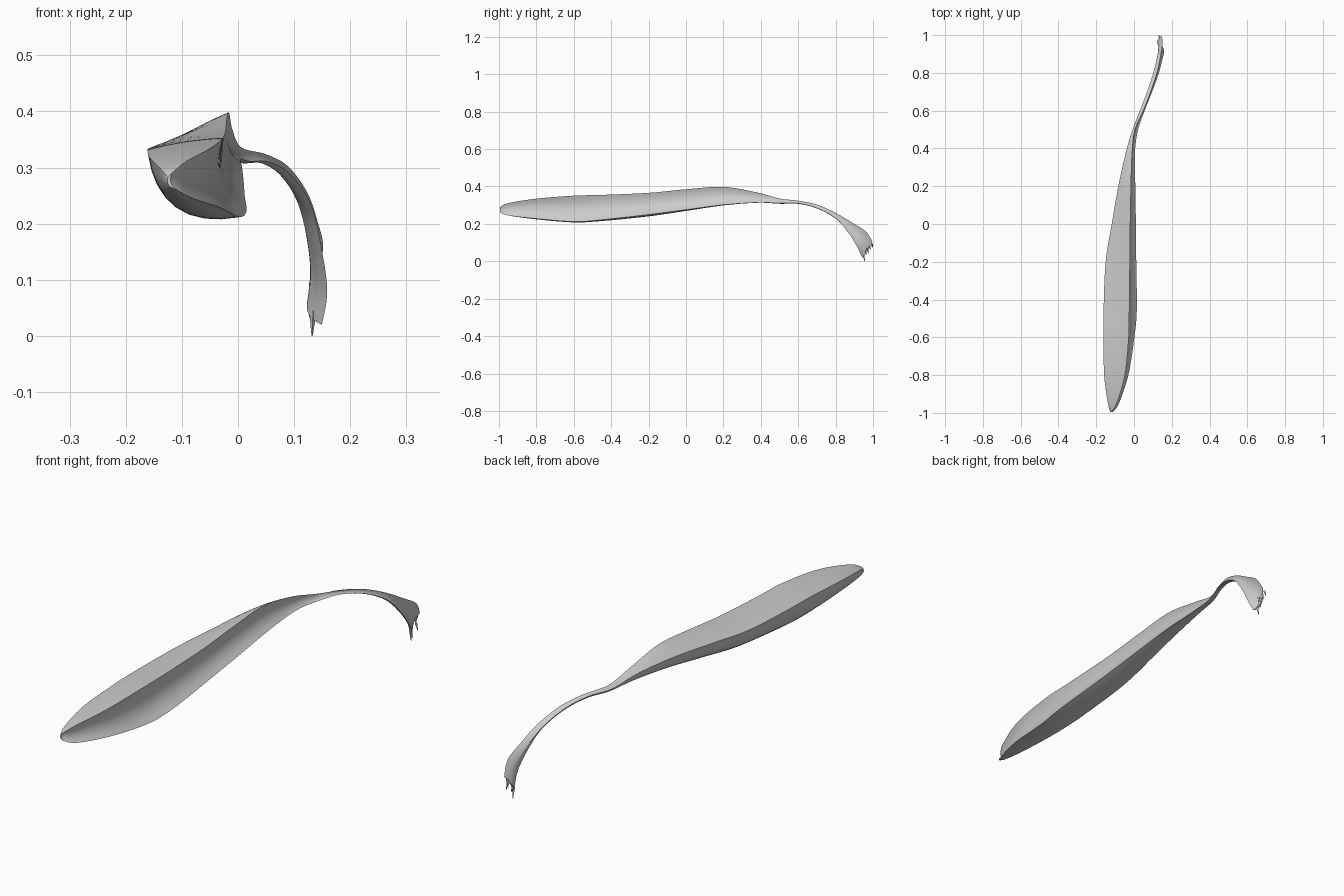
import bpy, bmesh, random
from mathutils import Vector

if "Cube" in bpy.data.objects:
    bpy.data.objects.remove(bpy.data.objects["Cube"])

random.seed(4)

# stations along the leaf: y, left edge (x,z), top edge (x,z), lower right edge (x,z)
BLADE = [
    (-.995, -.125, .283, -.118, .290, -.112, .262),
    (-.95, -.138, .298, -.092, .311, -.080, .245),
    (-.80, -.158, .318, -.048, .335, -.030, .228),
    (-.60, -.161, .330, -.028, .351, .002, .212),
    (-.45, -.161, .333, -.025, .355, .015, .222),
    (-.20, -.150, .338, -.022, .366, .012, .250),
    (.00, -.118, .350, -.020, .385, .010, .276),
    (.20, -.083, .360, -.016, .398, .007, .302),
    (.38, -.043, .350, -.010, .368, .005, .314),
    (.50, -.008, .322, .006, .336, .022, .311),
]
# stem stations: y, centre x, centre z, half width in x, half height in z, forward lean
STEM = [
    (.60, .045, .317, .014, .007, 0),
    (.70, .084, .294, .015, .009, 0),
    (.80, .118, .245, .016, .012, .3),
    (.88, .137, .180, .015, .025, .5),
    (.94, .147, .120, .015, .040, .6),
    (.972, .140, .062, .012, .042, .65),
]
SIDE, STEPS = 8, 7


def spline(p, t):
    i = min(int(t), len(p) - 2)
    u = t - i
    a, b, c, d = (p[max(0, min(len(p) - 1, i + k))] for k in (-1, 0, 1, 2))
    return [.5 * (2*q + (r - o)*u + (2*o - 5*q + 4*r - s)*u*u + (3*q - o - 3*r + s)*u**3)
            for o, q, r, s in zip(a, b, c, d)]


def section(v):
    """Closed three-sided outline: flat top, hollow right side, rounded underside."""
    y, ax, az, bx, bz, cx, cz, lean = v
    pts = [Vector((ax, az)), Vector((bx, bz)), Vector((cx, cz))]
    mid = (az + bz + cz) / 3
    out = []
    for k, bulge in enumerate((.03, -.17, .26)):
        p, q = pts[k], pts[(k + 1) % 3]
        d = q - p
        n = Vector((-d.y, d.x))
        for j in range(SIDE):
            u = j / SIDE
            w = p + d * u + n * (bulge * 4 * u * (1 - u))
            out.append(Vector((w.x, y + lean * (w.y - mid), w.y)))
    return out


def finish(bm, name):
    bmesh.ops.recalc_face_normals(bm, faces=bm.faces)
    me = bpy.data.meshes.new(name)
    bm.to_mesh(me)
    bm.free()
    ob = bpy.data.objects.new(name, me)
    bpy.context.collection.objects.link(ob)
    bpy.context.view_layer.objects.active = ob
    ob.select_set(True)
    bpy.ops.object.shade_smooth_by_angle(angle=.7)
    ob.select_set(False)
    return ob


def loft(rings, name):
    bm = bmesh.new()
    loops = [[bm.verts.new(p) for p in r] for r in rings]
    n = len(loops[0])
    for a, b in zip(loops, loops[1:]):
        for i in range(n):
            bm.faces.new((a[i], a[(i + 1) % n], b[(i + 1) % n], b[i]))
    bm.faces.new(loops[0])
    bm.faces.new(loops[-1])
    return finish(bm, name)


# folded blade running into the twisted, drooping stem
stations = [list(s) + [0] for s in BLADE]
for y, x, z, w, h, lean in STEM:
    stations.append([y, x - w, z + h * .3, x + w * .3, z + h, x + w * .8, z - h, lean])
total = (len(stations) - 1) * STEPS
rings = [section(spline(stations, i / STEPS)) for i in range(total + 1)]
loft(rings, "folded_leaf")

# frayed fibres at the broken stem end
for k in range(5):
    u = k / 4
    start = Vector((.138 + random.uniform(-.008, .008), .948 + .045 * u, .045 + .05 * u))
    end = start + Vector((random.uniform(-.006, .006), .004, -.02 - .012 * random.random()))
    if k == 0:
        end = Vector((.132, .955, 0))
    fibre = []
    for t, r in ((0, .006), (.5, .004), (1, .001)):
        c = start.lerp(end, t)
        fibre.append([c + Vector((sx * r, sy * r, 0))
                      for sx, sy in ((1, 0), (0, 1), (-1, 0), (0, -1))])
    loft(fibre, f"stem_fibre_{k + 1}")
